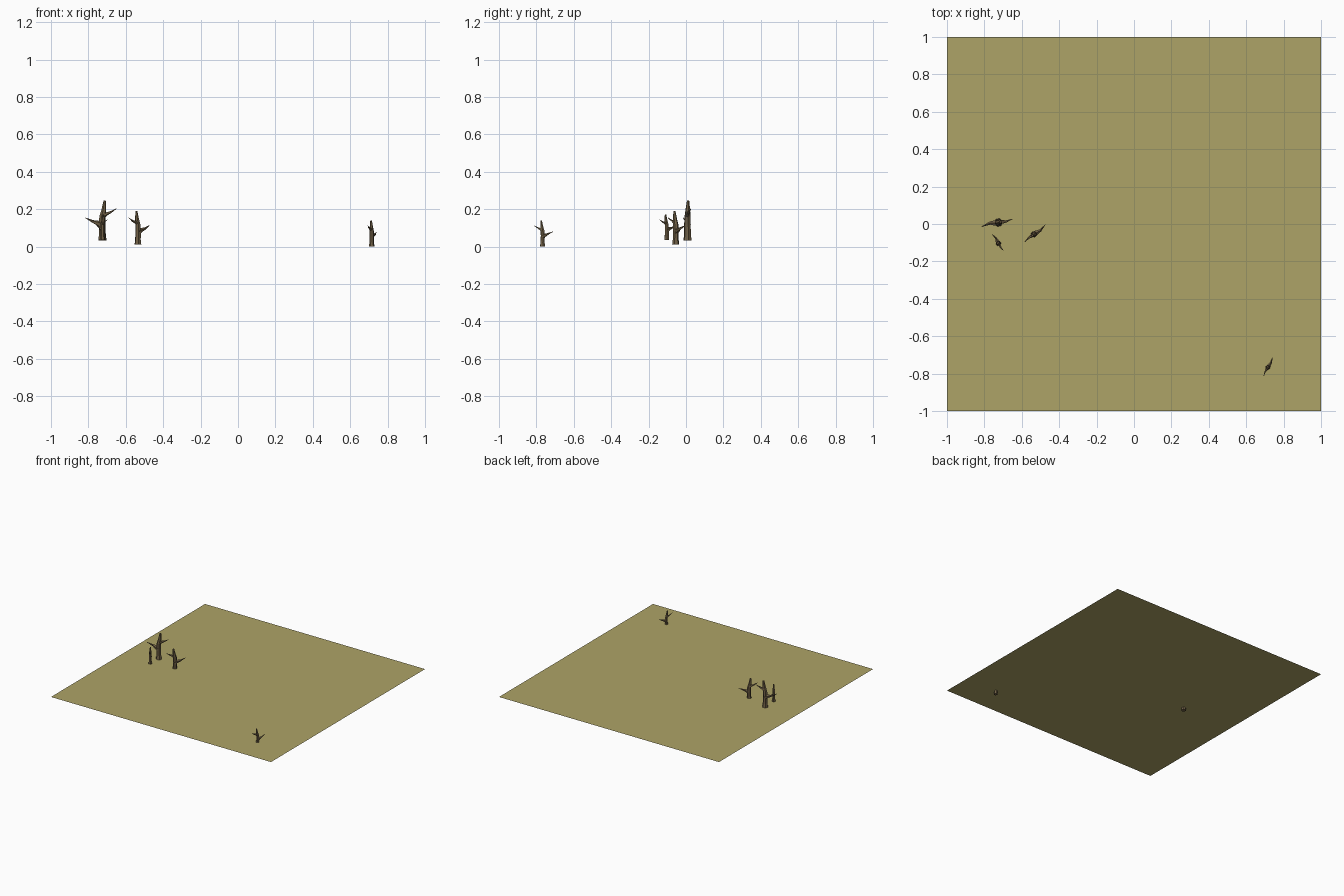
import bpy, bmesh, math
from mathutils import Vector

if "Cube" in bpy.data.objects:
    bpy.data.objects.remove(bpy.data.objects["Cube"])


def material(name, color):
    m = bpy.data.materials.new(name)
    m.diffuse_color = (*color, 1)
    m.use_nodes = True
    m.node_tree.nodes["Principled BSDF"].inputs["Base Color"].default_value = m.diffuse_color
    return m


def add_object(name, mesh, mat):
    if not mesh.materials:
        mesh.materials.append(mat)
    ob = bpy.data.objects.new(name, mesh)
    bpy.context.collection.objects.link(ob)
    return ob


def limb(bm, points, radii, sides):
    """Tapered faceted tube following a list of points."""
    pts = [Vector(p) for p in points]
    rings = []
    for i, (p, r) in enumerate(zip(pts, radii)):
        d = (pts[min(i + 1, len(pts) - 1)] - pts[max(i - 1, 0)]).normalized()
        u = d.cross(Vector((0, 1, 0))).normalized()
        v = d.cross(u)
        rings.append([bm.verts.new(p + r * (u * math.cos(a) + v * math.sin(a)))
                      for a in (2 * math.pi * k / sides for k in range(sides))])
    for a, b in zip(rings, rings[1:]):
        for k in range(sides):
            n = (k + 1) % sides
            bm.faces.new((a[k], a[n], b[n], b[k]))
    bm.faces.new(rings[0])
    bm.faces.new(rings[-1])


bark = material("bark", (0.16, 0.115, 0.06))
soil = material("dry_grass", (0.42, 0.37, 0.135))

# Flat ground sheet
bm = bmesh.new()
bmesh.ops.create_grid(bm, x_segments=1, y_segments=1, size=1)
mesh = bpy.data.meshes.new("ground")
bm.to_mesh(mesh)
bm.free()
add_object("ground", mesh, soil).location.z = 0.03

# Dead tree of unit height, lower branch pointing along +x
bm = bmesh.new()
limb(bm, [(0, 0, 0), (0, 0, .15), (.01, 0, .4), (0, 0, .6), (-.035, 0, .76), (-.06, 0, 1)],
     [.108, .088, .085, .078, .062, .03], 6)                       # trunk
limb(bm, [(0, 0, .38), (.1, -.01, .43), (.22, -.035, .47), (.44, 0, .57)],
     [.09, .07, .04, .006], 5)                                     # lower branch
limb(bm, [(0, 0, .6), (-.1, .01, .67), (-.2, .02, .71), (-.36, 0, .8)],
     [.06, .045, .028, .006], 5)                                   # upper branch
bmesh.ops.recalc_face_normals(bm, faces=bm.faces)
tree = bpy.data.meshes.new("dead_tree")
bm.to_mesh(tree)
bm.free()

# Placed trees: x, y, base z, height, turn in degrees
for i, (x, y, z, h, turn) in enumerate([
        (-.725, .008, .032, .213, 194),
        (-.535, -.055, .01, .18, 40),
        (-.725, -.103, .036, .136, 125),
        (.715, -.767, 0, .14, 65)]):
    ob = add_object(f"dead_tree_{i + 1}", tree, bark)
    ob.location = (x, y, z)
    ob.scale = (h, h, h)
    ob.rotation_euler.z = math.radians(turn)
